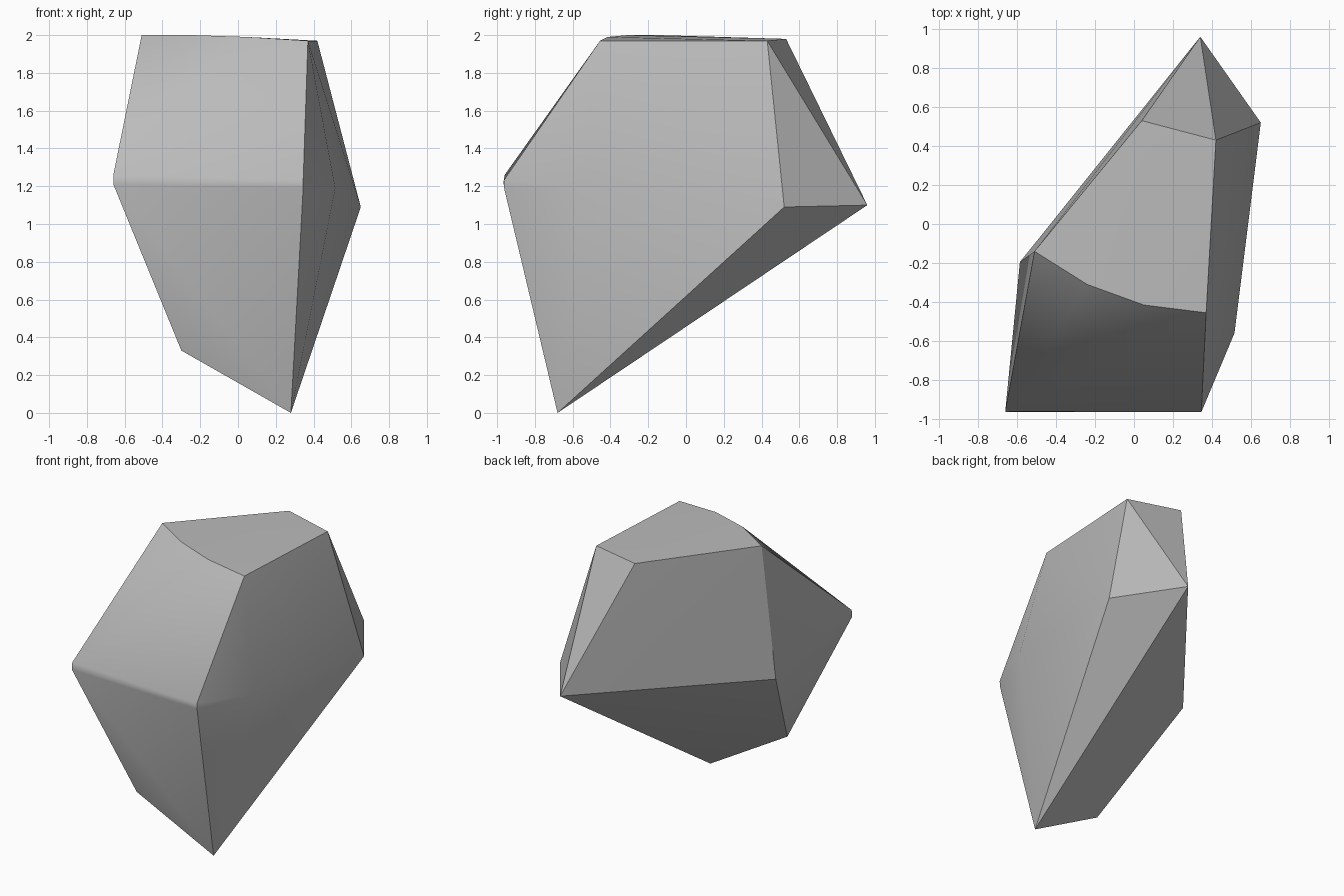
import bpy
import bmesh
import math

cube = bpy.data.objects.get("Cube")
if cube:
    bpy.data.objects.remove(cube, do_unlink=True)

# Plain stone colour
stone = bpy.data.materials.new("stone_grey")
stone.use_nodes = True
colour = (0.5, 0.5, 0.5, 1.0)
stone.diffuse_color = colour
stone.node_tree.nodes["Principled BSDF"].inputs["Base Color"].default_value = colour

# Corner points of the boulder, ring by ring
top_rim = [(-0.51, -0.14, 2.0), (-0.24, -0.31, 2.0), (0.05, -0.415, 1.99),
           (0.37, -0.455, 1.97), (0.42, 0.43, 1.97), (0.04, 0.53, 1.98)]
front_ledge = [(-0.66, -0.96, 1.26), (-0.66, -0.965, 1.21),
               (0.345, -0.965, 1.23), (0.345, -0.963, 1.19)]
waist = [(0.515, -0.56, 1.19), (0.65, 0.52, 1.09),
         (0.34, 0.96, 1.10), (-0.585, -0.195, 1.03)]
foot = [(0.28, -0.68, 0.0), (-0.30, -0.735, 0.33)]

# Wrap the corners in a convex faceted shell
bm = bmesh.new()
for point in top_rim + front_ledge + waist + foot:
    bm.verts.new(point)
bmesh.ops.convex_hull(bm, input=bm.verts[:])
bmesh.ops.delete(bm, geom=[v for v in bm.verts if not v.link_faces], context='VERTS')
bmesh.ops.dissolve_limit(bm, angle_limit=math.radians(1.5),
                         verts=bm.verts[:], edges=bm.edges[:])
bmesh.ops.recalc_face_normals(bm, faces=bm.faces[:])

mesh = bpy.data.meshes.new("boulder")
bm.to_mesh(mesh)
bm.free()
mesh.materials.append(stone)
boulder = bpy.data.objects.new("boulder", mesh)
bpy.context.collection.objects.link(boulder)

# Soft shading over gentle bends, crisp main ridges
for obj in bpy.context.selected_objects:
    obj.select_set(False)
boulder.select_set(True)
bpy.context.view_layer.objects.active = boulder
bpy.ops.object.shade_smooth_by_angle(angle=math.radians(30))
